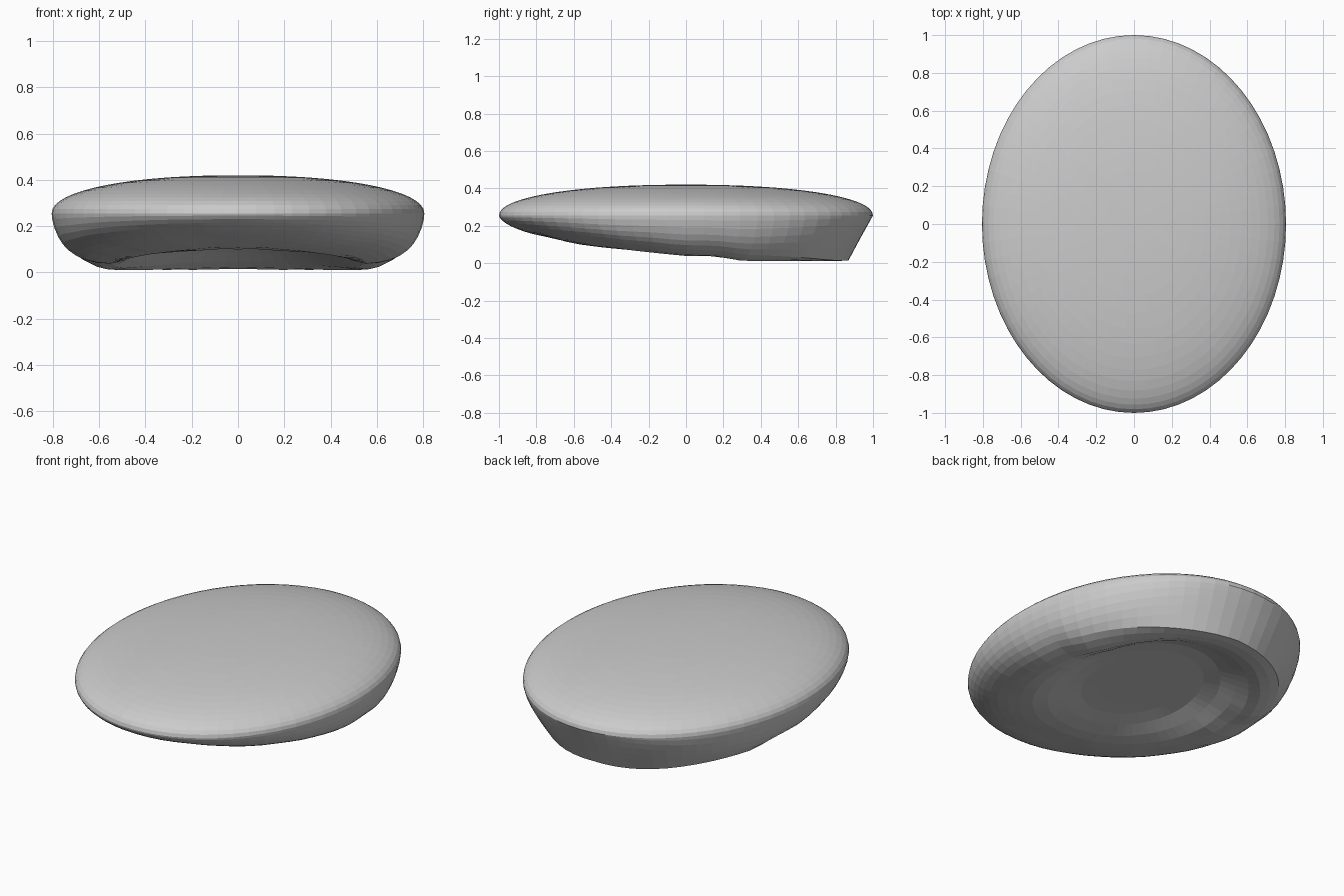
import bpy
import bmesh
import math
from mathutils import Vector, noise

cube = bpy.data.objects.get("Cube")
if cube:
    bpy.data.objects.remove(cube, do_unlink=True)

SEGMENTS = 64
HALF_X, HALF_Y = 0.805, 1.0
RIM_Z, DOME_HEIGHT = 0.255, 0.165
HOLLOW_Z = 0.125

# Lowest level of the underside from front (-y) to back (+y)
FLOOR = [(-1, 0.15), (-0.8, 0.13), (-0.6, 0.1), (-0.4, 0.075),
         (0, 0.033), (0.15, 0.028), (0.3, 0.0), (1, 0.0)]


def smoothstep(t):
    t = max(0, min(1, t))
    return t * t * (3 - 2 * t)


def floor_level(y):
    for (y0, z0), (y1, z1) in zip(FLOOR, FLOOR[1:]):
        if y <= y1:
            return z0 + (z1 - z0) * (y - y0) / (y1 - y0)
    return FLOOR[-1][1]


def dome_z(r):
    return RIM_Z + DOME_HEIGHT * max(0, 1 - r ** 2.2) ** 0.47


def underside_z(x, y, r):
    # Rounded wall at the sides, tapered at the front, straight slant at the back
    facing = y / max(r, 0.01)
    power = 9 - 3 * max(0, -facing) ** 2
    rounded = max(0, 1 - r ** power) ** 0.6
    slanted = min(1, (1 - r) / 0.13)
    back = max(0, facing) ** 3
    wall = rounded + (slanted - rounded) * back
    # Floor with a small arch at the back, a bowl inside and a chiselled surface
    floor = floor_level(y)
    floor += 0.015 * math.exp(-(x / 0.25) ** 2) * smoothstep(y / 0.4)
    floor += 0.014 * max(0, noise.noise(Vector((abs(x) * 4, y * 4, 1.7))))
    spread = math.hypot(x / 0.58, (y - 0.1) / 0.72)
    bowl = smoothstep((1 - spread) / 0.5)
    floor += max(0, HOLLOW_Z - floor) * bowl
    return RIM_Z - (RIM_Z - floor) * wall


stone = bpy.data.materials.new("plain grey")
stone.use_nodes = True
GREY = (0.6, 0.6, 0.6, 1)
stone.diffuse_color = GREY
stone.node_tree.nodes["Principled BSDF"].inputs["Base Color"].default_value = GREY

bm = bmesh.new()


def ring(r, height):
    verts = []
    for i in range(SEGMENTS):
        a = math.tau * i / SEGMENTS
        x, y = HALF_X * r * math.cos(a), HALF_Y * r * math.sin(a)
        verts.append(bm.verts.new((x, y, height(x, y, r))))
    return verts


# Rings run from the dome centre over the rim to the underside centre
STEPS = 16
top_radii = [math.sin(math.pi / 2 * i / STEPS) for i in range(1, STEPS + 1)]
under_radii = [0.997, 0.985, 0.965, 0.94, 0.91, 0.87, 0.82, 0.76, 0.69,
               0.61, 0.52, 0.42, 0.32, 0.21, 0.1]
rings = [ring(r, lambda x, y, r: dome_z(r)) for r in top_radii]
rings += [ring(r, underside_z) for r in under_radii]

for upper, lower in zip(rings, rings[1:]):
    for i in range(SEGMENTS):
        j = (i + 1) % SEGMENTS
        bm.faces.new((upper[i], lower[i], lower[j], upper[j]))

# Close both centres
for loop, z in ((rings[0], dome_z(0)), (rings[-1], underside_z(0, 0, 0))):
    centre = bm.verts.new((0, 0, z))
    for i in range(SEGMENTS):
        bm.faces.new((centre, loop[i], loop[(i + 1) % SEGMENTS]))

bmesh.ops.recalc_face_normals(bm, faces=bm.faces)

mesh = bpy.data.meshes.new("domed_pebble")
bm.to_mesh(mesh)
bm.free()
mesh.materials.append(stone)
pebble = bpy.data.objects.new("domed_pebble", mesh)
bpy.context.collection.objects.link(pebble)
